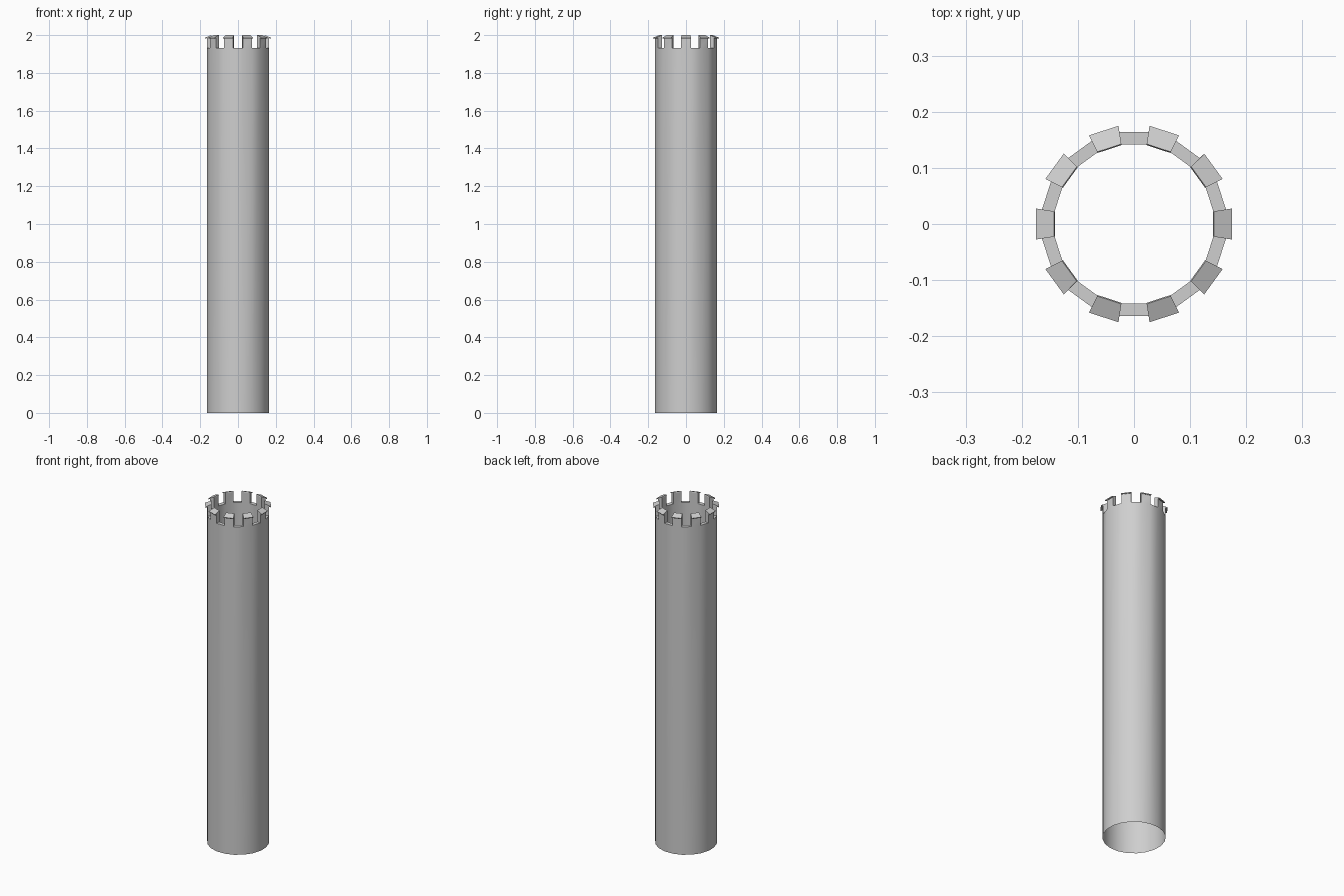
import bpy
import bmesh
import math

cube = bpy.data.objects.get("Cube")
if cube:
    bpy.data.objects.remove(cube, do_unlink=True)

SIDES = 20
STEP = 2 * math.pi / SIDES
OUTER, INNER = 0.164, 0.1415      # distances to the flat sides
RIM, INNER_END = 1.932, 1.6
CAP_PROFILE = [(0.1425, 2.0), (0.175, 1.986), (0.173, 1.981), (0.1405, 1.995)]

stone = bpy.data.materials.new("grey stone")
stone.use_nodes = True
colour = (0.62, 0.62, 0.62, 1)
stone.diffuse_color = colour
stone.node_tree.nodes["Principled BSDF"].inputs["Base Color"].default_value = colour


def corner(i, flat, z):
    """Corner i of a ring whose flat sides lie at the given distance."""
    a = (i - 0.5) * STEP
    r = flat / math.cos(STEP / 2)
    return (r * math.cos(a), r * math.sin(a), z)


def finish(bm, name, smooth):
    bmesh.ops.recalc_face_normals(bm, faces=bm.faces)
    mesh = bpy.data.meshes.new(name)
    bm.to_mesh(mesh)
    bm.free()
    mesh.materials.append(stone)
    obj = bpy.data.objects.new(name, mesh)
    bpy.context.collection.objects.link(obj)
    if smooth:
        bpy.ops.object.select_all(action="DESELECT")
        obj.select_set(True)
        bpy.context.view_layer.objects.active = obj
        bpy.ops.object.shade_smooth_by_angle(angle=math.radians(30))


# Hollow tower wall: open at the bottom, every second side raised to a merlon
bm = bmesh.new()
levels = [(OUTER, 0), (OUTER, RIM), (INNER, RIM), (INNER, INNER_END)]
rings = [[bm.verts.new(corner(i, f, z)) for i in range(SIDES)] for f, z in levels]
for i in range(SIDES):
    j = (i + 1) % SIDES
    for k in range(3):
        if k == 1 and i % 2 == 0:
            continue
        bm.faces.new((rings[k][i], rings[k][j], rings[k + 1][j], rings[k + 1][i]))
    if i % 2 == 0:
        base = [rings[1][i], rings[1][j], rings[2][j], rings[2][i]]
        top = [bm.verts.new(corner(n, f, z)) for n, f, z in
               ((i, OUTER, 1.986), (j, OUTER, 1.986), (j, INNER, 1.996), (i, INNER, 1.996))]
        for k in range(4):
            m = (k + 1) % 4
            bm.faces.new((base[k], base[m], top[m], top[k]))
        bm.faces.new(top)
finish(bm, "tower_wall", True)

# Thin sloping cap slabs over the merlons
bm = bmesh.new()
for i in range(0, SIDES, 2):
    ends = [[bm.verts.new(corner(n, f, z)) for f, z in CAP_PROFILE] for n in (i, i + 1)]
    for k in range(4):
        m = (k + 1) % 4
        bm.faces.new((ends[0][k], ends[0][m], ends[1][m], ends[1][k]))
    bm.faces.new(ends[0])
    bm.faces.new(ends[1])
finish(bm, "merlon_caps", False)
